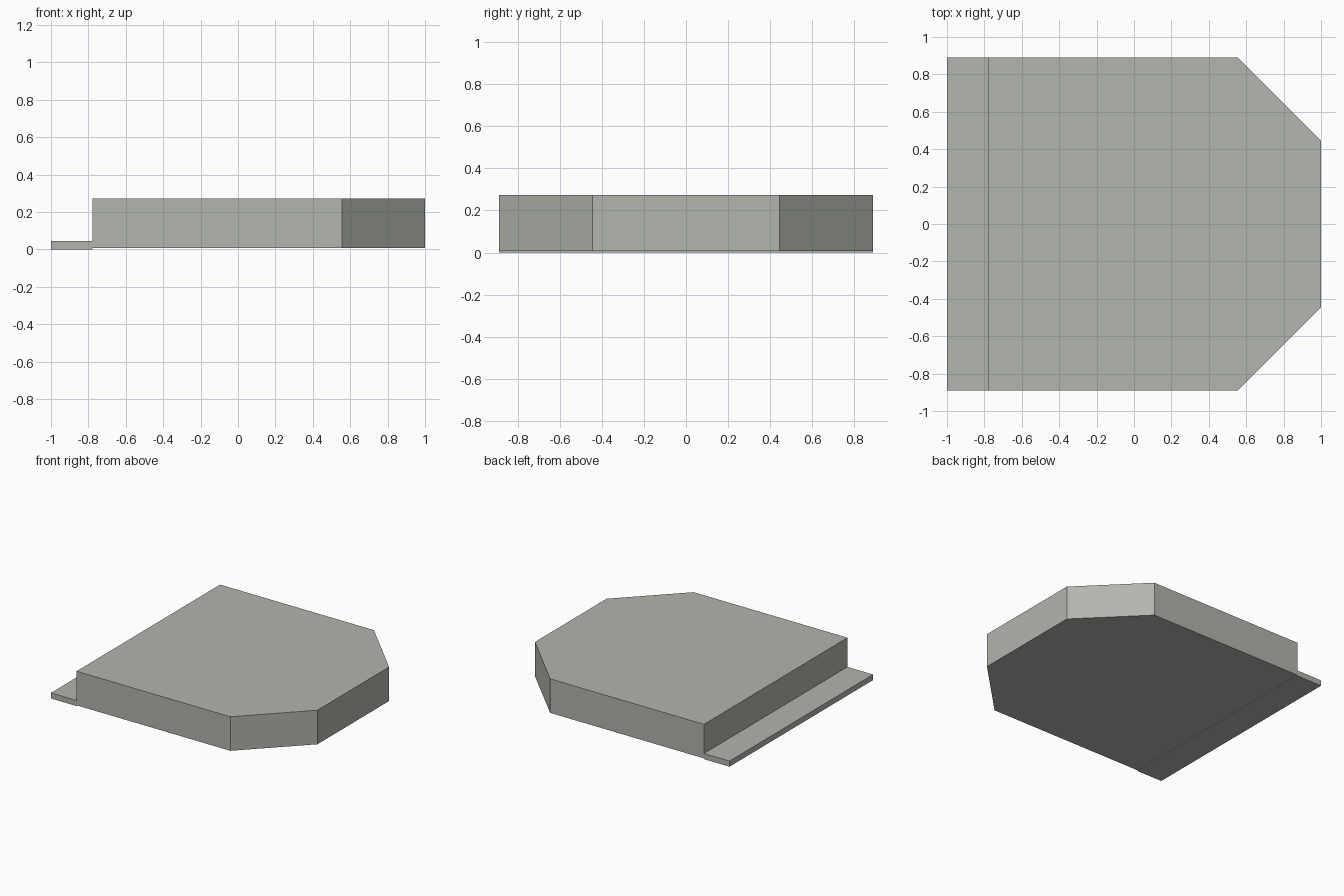
import bpy, bmesh

if "Cube" in bpy.data.objects:
    bpy.data.objects.remove(bpy.data.objects["Cube"])

# One flat grey-green colour
grey = bpy.data.materials.new("grey_green")
grey.diffuse_color = (0.44, 0.465, 0.415, 1)
grey.use_nodes = True
grey.node_tree.nodes["Principled BSDF"].inputs["Base Color"].default_value = grey.diffuse_color


def prism(name, outline, z0, z1):
    """Extrude a flat outline from z0 up to z1."""
    bm = bmesh.new()
    base = bm.faces.new([bm.verts.new((x, y, z0)) for x, y in outline])
    top = bmesh.ops.extrude_face_region(bm, geom=[base])["geom"]
    bmesh.ops.translate(bm, vec=(0, 0, z1 - z0),
                        verts=[v for v in top if isinstance(v, bmesh.types.BMVert)])
    bmesh.ops.recalc_face_normals(bm, faces=bm.faces)
    mesh = bpy.data.meshes.new(name)
    bm.to_mesh(mesh)
    bm.free()
    mesh.materials.append(grey)
    obj = bpy.data.objects.new(name, mesh)
    bpy.context.collection.objects.link(obj)
    return obj


W = 0.889        # half width
STEP = -0.778    # where slab and lip meet

# Thick slab with two chamfered corners, raised slightly off the ground
half = [(STEP, -W), (0.556, -W), (1.0, -0.444)]
prism("slab", half + [(x, -y) for x, y in reversed(half)], 0.006, 0.273)

# Thin lip along the straight edge
prism("lip", [(-1, -W), (STEP, -W), (STEP, W), (-1, W)], 0.0, 0.044)
